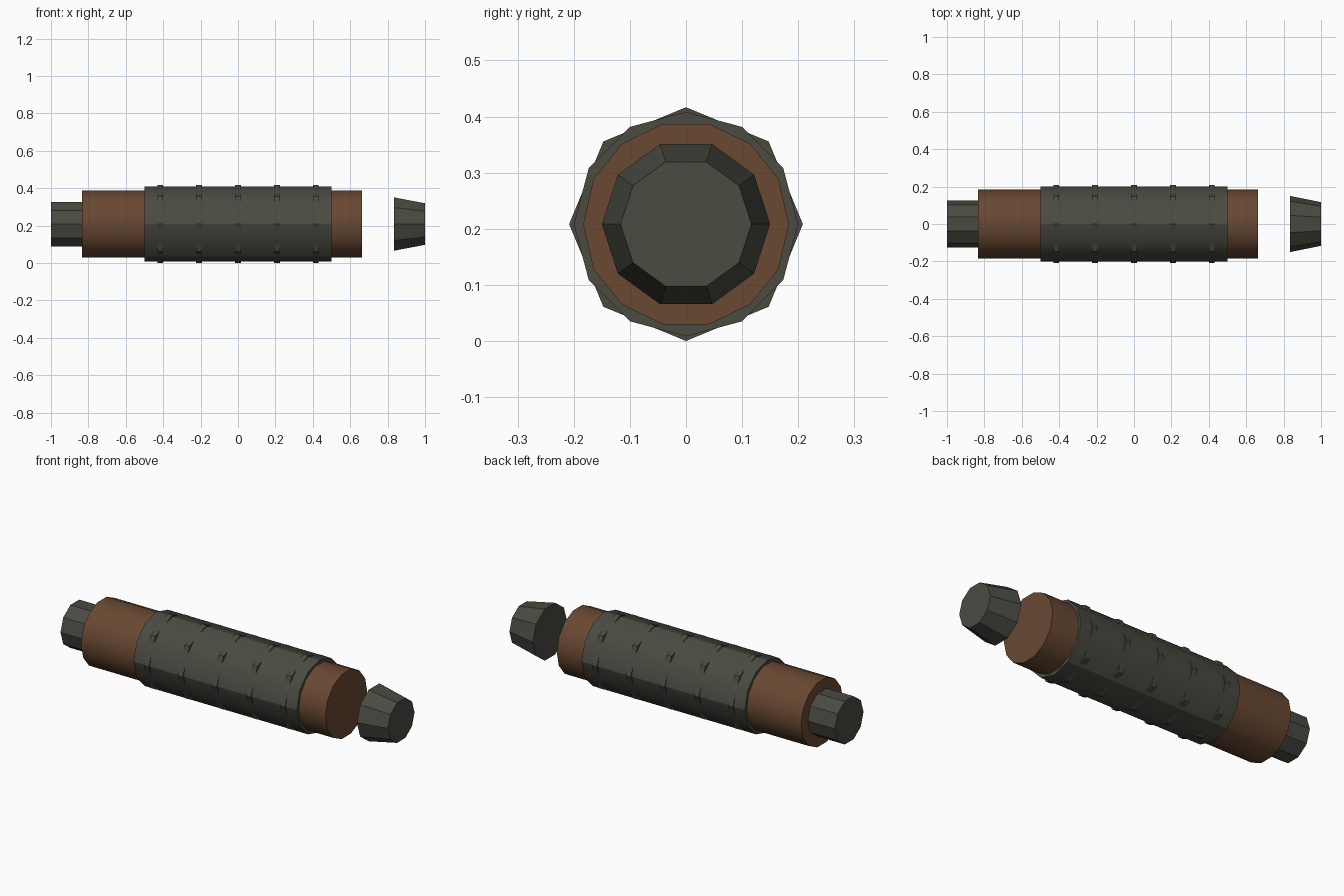
import bpy, bmesh, math

if "Cube" in bpy.data.objects:
    bpy.data.objects.remove(bpy.data.objects["Cube"])

AXIS_Z = 0.2083  # height of the long axis above the ground


def material(name, rgb):
    m = bpy.data.materials.new(name)
    m.diffuse_color = (*rgb, 1)
    m.use_nodes = True
    m.node_tree.nodes["Principled BSDF"].inputs["Base Color"].default_value = m.diffuse_color
    return m


metal = material("dark_grey_metal", (0.069, 0.069, 0.055))
brown = material("brown_tube", (0.14, 0.065, 0.031))


def prism(name, sides, x0, x1, r0, r1, mat):
    """Capped cylinder or cone along x, with one corner pointing to +y."""
    bm = bmesh.new()
    rings = []
    for x, r in ((x0, r0), (x1, r1)):
        rings.append([bm.verts.new((x, r * math.cos(2 * math.pi * i / sides),
                                    AXIS_Z + r * math.sin(2 * math.pi * i / sides)))
                      for i in range(sides)])
    a, b = rings
    for i in range(sides):
        j = (i + 1) % sides
        bm.faces.new((a[i], a[j], b[j], b[i]))
    bm.faces.new(a)
    bm.faces.new(b)
    bmesh.ops.recalc_face_normals(bm, faces=bm.faces)
    me = bpy.data.meshes.new(name)
    bm.to_mesh(me)
    bm.free()
    me.materials.append(mat)
    ob = bpy.data.objects.new(name, me)
    bpy.context.collection.objects.link(ob)
    bpy.ops.object.select_all(action='DESELECT')
    ob.select_set(True)
    bpy.context.view_layer.objects.active = ob
    bpy.ops.object.shade_smooth_by_angle(angle=math.radians(30))
    return ob


# Main body tube and the sleeve around it
prism("body_tube", 14, -0.8333, 0.6633, 0.1833, 0.1833, brown)
prism("grip_sleeve", 12, -0.5, 0.5, 0.2, 0.2, metal)

# Octagonal rings whose corners poke through the sleeve as studs
for k in range(5):
    x = (k - 2) * 0.2083
    prism(f"stud_ring_{k + 1}", 8, x - 0.015, x + 0.015, 0.2083, 0.2083, metal)

# End knob on the left, separate tapered tip on the right
prism("end_knob", 10, -1.0, -0.8333, 0.125, 0.125, metal)
prism("tapered_tip", 10, 0.8333, 1.0, 0.15, 0.1167, metal)
